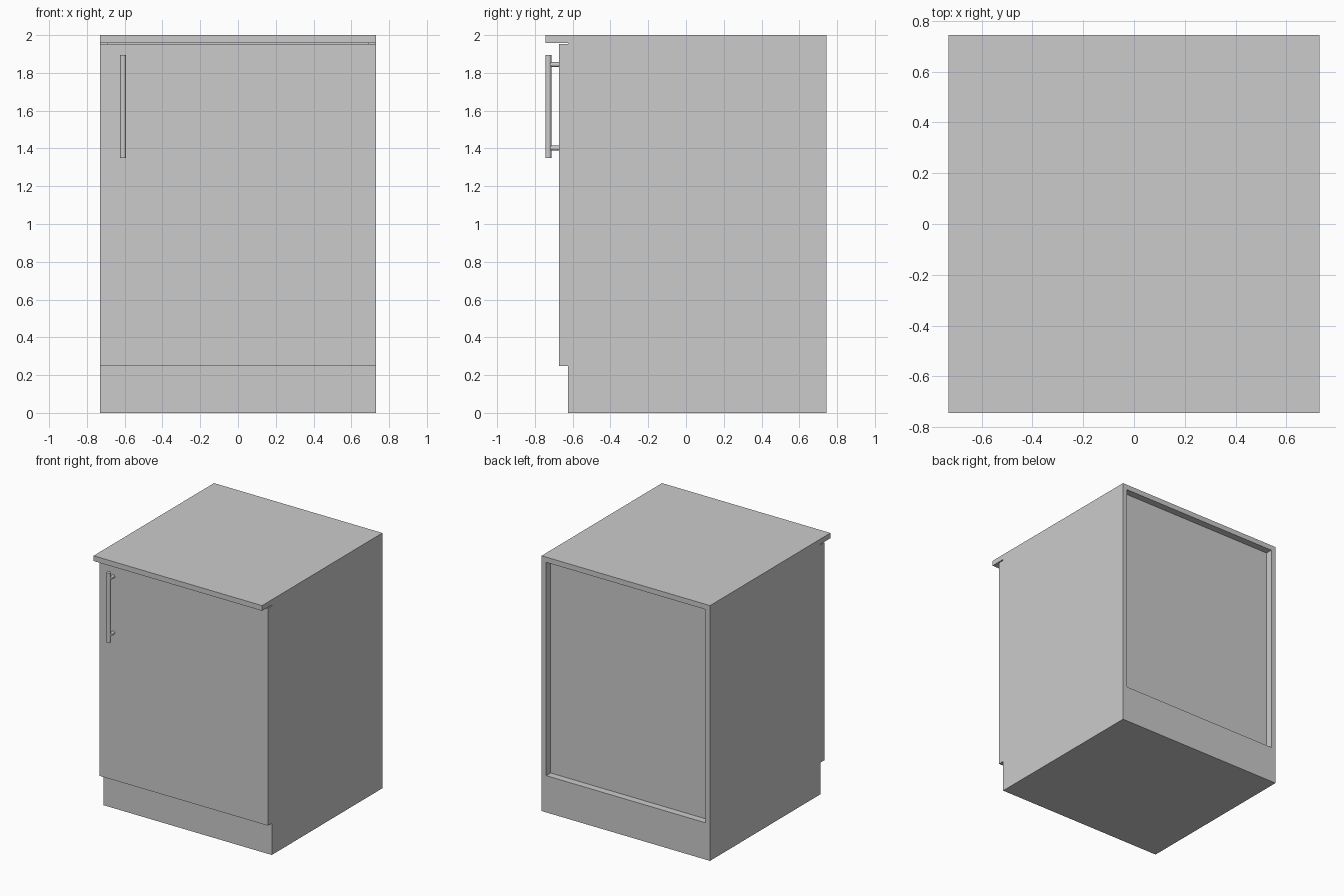
import bpy
import math

if "Cube" in bpy.data.objects:
    bpy.data.objects.remove(bpy.data.objects["Cube"])


def box(name, x, y, z):
    """Box from (min, max) ranges."""
    bpy.ops.mesh.primitive_cube_add(size=1)
    ob = bpy.context.object
    ob.name = name
    ob.location = [(a + b) / 2 for a, b in (x, y, z)]
    ob.scale = [b - a for a, b in (x, y, z)]
    bpy.ops.object.transform_apply(location=False, rotation=False, scale=True)
    return ob


def rod(name, loc, radius, length, rot=(0, 0, 0)):
    bpy.ops.mesh.primitive_cylinder_add(vertices=20, radius=radius, depth=length,
                                        location=loc, rotation=rot)
    ob = bpy.context.object
    ob.name = name
    bpy.ops.object.shade_smooth_by_angle(angle=math.radians(40))
    return ob


W = 0.73        # half width
FRONT = -0.624  # carcass front
BACK = 0.745
T = 0.04        # board thickness
BASE = 0.248    # plinth height
TOP = 1.959     # underside of worktop

# Worktop, overhanging the front
box("worktop", (-W, W), (-BACK, BACK), (TOP, 2.0))

# Plinth and cabinet floor
box("plinth", (-W, W), (FRONT, BACK), (0, BASE))
box("cabinet_floor", (-W + T, W - T), (FRONT, BACK), (BASE, BASE + T))

# Side panels
for side, s in (("left", -1), ("right", 1)):
    xs = sorted((s * W, s * (W - T)))
    box(side + "_side_panel", xs, (FRONT, BACK), (BASE, TOP))

# Recessed back panel
box("back_panel", (-W + T, W - T), (BACK - 0.07, BACK - 0.055), (BASE + T, TOP))

# Door
box("door", (-W, W), (-0.672, FRONT), (BASE, 1.952))

# Bar handle with two round posts
HX, HY, HZ = -0.609, -0.729, 1.623
rod("handle_bar", (HX, HY, HZ), 0.016, 0.546)
for label, dz in (("upper", 0.221), ("lower", -0.221)):
    rod(label + "_handle_post", (HX, (HY - 0.672) / 2, HZ + dz), 0.0125,
        -0.672 - HY, (math.pi / 2, 0, 0))
